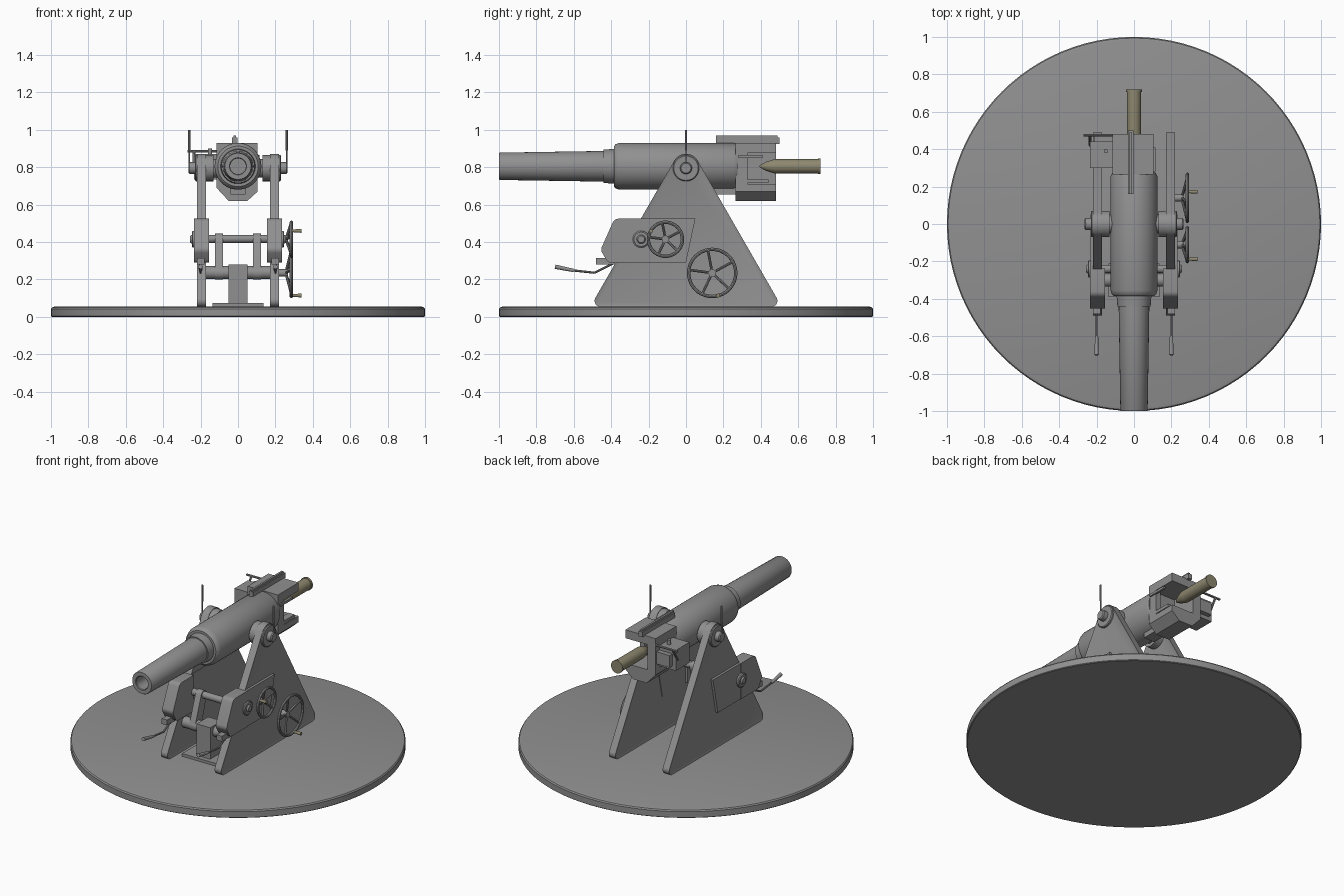
import bpy, bmesh, math
from mathutils import Vector, geometry

old = bpy.data.objects.get("Cube")
if old:
    bpy.data.objects.remove(old)


def material(name, rgb):
    m = bpy.data.materials.new(name)
    m.use_nodes = True
    m.diffuse_color = (*rgb, 1)
    m.node_tree.nodes["Principled BSDF"].inputs["Base Color"].default_value = (*rgb, 1)
    return m


STEEL = material("grey steel", (0.28, 0.28, 0.28))
BRASS = material("dull brass", (0.27, 0.245, 0.16))
AXIS_Z = 0.805
parts = []


def finish(bm, name, mat=STEEL):
    bmesh.ops.remove_doubles(bm, verts=bm.verts, dist=1e-5)
    bmesh.ops.recalc_face_normals(bm, faces=bm.faces)
    mesh = bpy.data.meshes.new(name)
    bm.to_mesh(mesh)
    bm.free()
    mesh.materials.append(mat)
    ob = bpy.data.objects.new(name, mesh)
    bpy.context.scene.collection.objects.link(ob)
    parts.append(ob)
    return ob


def prism(name, pts, axis, a, b, recess=0):
    """Extrude a 2D outline along x (points are y, z) or y (points are x, z)."""
    bm = bmesh.new()
    def place(p, d):
        return (d, p[0], p[1]) if axis == "x" else (p[0], d, p[1])
    lo = [bm.verts.new(place(p, a)) for p in pts]
    hi = [bm.verts.new(place(p, b)) for p in pts]
    caps = [bm.faces.new(lo), bm.faces.new(hi)]
    for i in range(len(pts)):
        j = (i + 1) % len(pts)
        bm.faces.new((lo[i], lo[j], hi[j], hi[i]))
    bmesh.ops.recalc_face_normals(bm, faces=bm.faces)
    if recess:
        bmesh.ops.inset_individual(bm, faces=caps, thickness=0.013, depth=-recess)
    return finish(bm, name)


def box(name, x0, x1, y0, y1, z0, z1):
    return prism(name, [(x0, z0), (x1, z0), (x1, z1), (x0, z1)], "y", y0, y1)


def lathe(name, profile, direction, origin, mat=STEEL, n=32):
    """Turn a (distance, radius) profile about a line."""
    bm = bmesh.new()
    d = Vector(direction).normalized()
    u = d.orthogonal().normalized()
    w = d.cross(u)
    rings = []
    for t, r in profile:
        turns = [2 * math.pi * k / n for k in range(n)]
        rings.append([bm.verts.new(Vector(origin) + d * t + (u * math.cos(a) + w * math.sin(a)) * r)
                      for a in turns])
    for p, q in zip(rings, rings[1:]):
        for k in range(n):
            m = (k + 1) % n
            bm.faces.new((p[k], p[m], q[m], q[k]))
    for ring, (t, r) in zip((rings[0], rings[-1]), (profile[0], profile[-1])):
        if r > 0:
            bm.faces.new(ring)
    return finish(bm, name, mat)


def rod(name, p, q, r, r2=None, mat=STEEL, n=12):
    d = Vector(q) - Vector(p)
    return lathe(name, [(0, r), (d.length, r if r2 is None else r2)], d, p, mat, n)


def hull(circles):
    """Outline around a set of (y, z, radius) circles."""
    pts = [(y + r * math.cos(k * math.pi / 16), z + r * math.sin(k * math.pi / 16))
           for y, z, r in circles for k in range(32)]
    return [pts[i] for i in geometry.convex_hull_2d([Vector(p) for p in pts])]


def handwheel(name, y, z, radius, grip_angle):
    rim_x, hub_x = 0.285, 0.255
    bm = bmesh.new()
    rings = []
    for i in range(40):
        a = 2 * math.pi * i / 40
        ring = []
        for k in range(8):
            b = 2 * math.pi * k / 8
            r = radius - 0.009 + 0.009 * math.cos(b)
            ring.append(bm.verts.new((rim_x + 0.009 * math.sin(b), y + r * math.cos(a), z + r * math.sin(a))))
        rings.append(ring)
    for i in range(40):
        p, q = rings[i], rings[(i + 1) % 40]
        for k in range(8):
            m = (k + 1) % 8
            bm.faces.new((p[k], p[m], q[m], q[k]))
    finish(bm, name + "_rim")
    for i in range(5):
        a = 2 * math.pi * i / 5 + 0.5
        rod(name + "_spoke", (hub_x, y, z),
            (rim_x, y + (radius - 0.01) * math.cos(a), z + (radius - 0.01) * math.sin(a)), 0.007, n=8)
    rod(name + "_hub", (0.2, y, z), (hub_x + 0.012, y, z), 0.02, n=16)
    gy, gz = y + (radius - 0.01) * math.cos(grip_angle), z + (radius - 0.01) * math.sin(grip_angle)
    rod(name + "_grip", (rim_x, gy, gz), (0.34, gy, gz), 0.007, 0.011, BRASS)


# Round platform
lathe("platform", [(0, 0), (0, 0.995), (0.004, 1), (0.043, 1), (0.051, 0.994), (0.055, 0.98), (0.055, 0)],
      (0, 0, 1), (0, 0, 0), n=96)

# Barrel with hollow muzzle, collar and rounded jacket
lathe("barrel", [(-0.8, 0), (-0.8, 0.042), (-0.995, 0.042), (-1, 0.046), (-1, 0.07), (-0.995, 0.073),
                 (-0.44, 0.082), (-0.44, 0.089), (-0.385, 0.093), (-0.385, 0.108), (-0.375, 0.119),
                 (-0.355, 0.125), (0.255, 0.125), (0.275, 0.115), (0.275, 0)],
      (0, 1, 0), (0, 0, AXIS_Z), n=48)

# Side frames, trunnions and covers
frame = hull([(0, 0.8, 0.072), (-0.458, 0.086, 0.031), (0.458, 0.086, 0.031)])
cover = hull([(-0.36, 0.49, 0.035), (-0.42, 0.36, 0.033), (-0.4, 0.32, 0.03),
              (-0.24, 0.523, 0.002), (-0.24, 0.292, 0.002)])
panel = [(-0.25, 0.29), (0, 0.29), (0.05, 0.525), (-0.25, 0.525)]
for s, side in ((1, "left"), (-1, "right")):
    prism(side + "_frame", frame, "x", s * 0.172, s * 0.22, 0.004)
    prism(side + "_cover", cover, "x", s * 0.155, s * 0.235)
    prism(side + "_cover_panel", panel, "x", s * 0.172, s * 0.232)
    lathe(side + "_trunnion", [(0.1, 0.05), (0.13, 0.05), (0.13, 0.07), (0.225, 0.07), (0.23, 0.065),
                               (0.23, 0.032), (0.258, 0.032), (0.264, 0.026)],
          (s, 0, 0), (0, 0, 0.795))
    rod(side + "_sight_stem", (s * 0.26, 0, 0.79), (s * 0.26, 0, 0.9), 0.004, n=8)
    rod(side + "_sight_post", (s * 0.26, 0, 0.89), (s * 0.26, 0, 1), 0.006, n=8)
    lathe(side + "_shaft_knob", [(0.22, 0.045), (0.242, 0.045), (0.247, 0.038), (0.247, 0.024),
                                 (0.256, 0.018)],
          (s, 0, 0), (0, -0.24, 0.415), n=24)
    # Foot lever
    x = s * 0.2
    box(side + "_lever_bracket", x - 0.02, x + 0.02, -0.48, -0.38, 0.265, 0.3).location.z = 0.015
    path = [(x, -0.38, 0.29), (x, -0.49, 0.236), (x, -0.6, 0.248)]
    for p, q in zip(path, path[1:]):
        rod(side + "_lever_arm", p, q, 0.006, n=8)
    rod(side + "_lever_grip", path[-1], (x, -0.7, 0.268), 0.009, 0.012)
    # Struts between the cross shafts
    prism(side + "_strut", hull([(-0.24, 0.415, 0.03), (-0.3, 0.235, 0.035)]), "x", s * 0.08, s * 0.122)

# Cross shafts and centre pedestal
rod("upper_cross_shaft", (-0.2, -0.24, 0.417), (0.2, -0.24, 0.417), 0.022, n=24)
rod("lower_cross_shaft", (-0.19, -0.3, 0.237), (0.19, -0.3, 0.237), 0.035, n=24)
box("pedestal", -0.05, 0.05, -0.36, -0.24, 0.055, 0.28)
box("pedestal_foot", -0.135, 0.135, -0.39, -0.21, 0.05, 0.073)

# Handwheels on the left side
handwheel("elevation_wheel", -0.11, 0.415, 0.1, math.radians(150))
handwheel("traverse_wheel", 0.14, 0.235, 0.135, math.radians(-75))

# Breech, open on its left side
cradle = [(-0.115, 0.71), (-0.115, 0.69), (-0.05, 0.62), (0.05, 0.62), (0.105, 0.67), (0.105, 0.71)]
prism("breech_floor", cradle, "y", 0.265, 0.48)
box("breech_roof", -0.115, 0.105, 0.265, 0.48, 0.875, 0.93)
box("breech_front", -0.115, 0.105, 0.265, 0.31, 0.7, 0.88)
box("breech_right_wall", -0.115, -0.055, 0.3, 0.48, 0.7, 0.88)
box("breech_rail", 0.06, 0.105, 0.31, 0.44, 0.715, 0.735)
box("breech_post", 0.07, 0.105, 0.3, 0.33, 0.7, 0.88)
box("breech_latch", 0.1, 0.114, 0.28, 0.41, 0.85, 0.865)
box("jacket_lug", -0.04, 0.04, 0.14, 0.27, 0.655, 0.7)

# Sight rail on top
box("sight_rail", -0.033, -0.004, 0.16, 0.5, 0.925, 0.958)
box("sight_rail_cap", -0.025, -0.012, 0.16, 0.49, 0.955, 0.97)

# Breech mechanism on the right
box("mechanism_box", -0.235, -0.11, 0.3, 0.44, 0.735, 0.87)
box("mechanism_plate", -0.21, -0.11, 0.39, 0.47, 0.76, 0.84)
rod("mechanism_bar", (-0.27, 0.475, 0.885), (-0.11, 0.475, 0.885), 0.007, n=8)
rod("mechanism_crank", (-0.235, 0.475, 0.885), (-0.235, 0.42, 0.8), 0.007, n=8)
rod("mechanism_pin", (-0.15, 0.39, 0.86), (-0.15, 0.39, 0.9), 0.012)

# Shell being loaded
lathe("shell", [(0.39, 0), (0.4, 0.009), (0.43, 0.025), (0.47, 0.037), (0.48, 0.038), (0.705, 0.038),
                (0.707, 0.042), (0.72, 0.042)], (0, 1, 0), (0, 0, AXIS_Z), BRASS)

# Smooth curved surfaces, keep hard edges
bpy.ops.object.select_all(action="DESELECT")
for ob in parts:
    ob.select_set(True)
bpy.context.view_layer.objects.active = parts[0]
bpy.ops.object.shade_smooth_by_angle(angle=math.radians(35))
